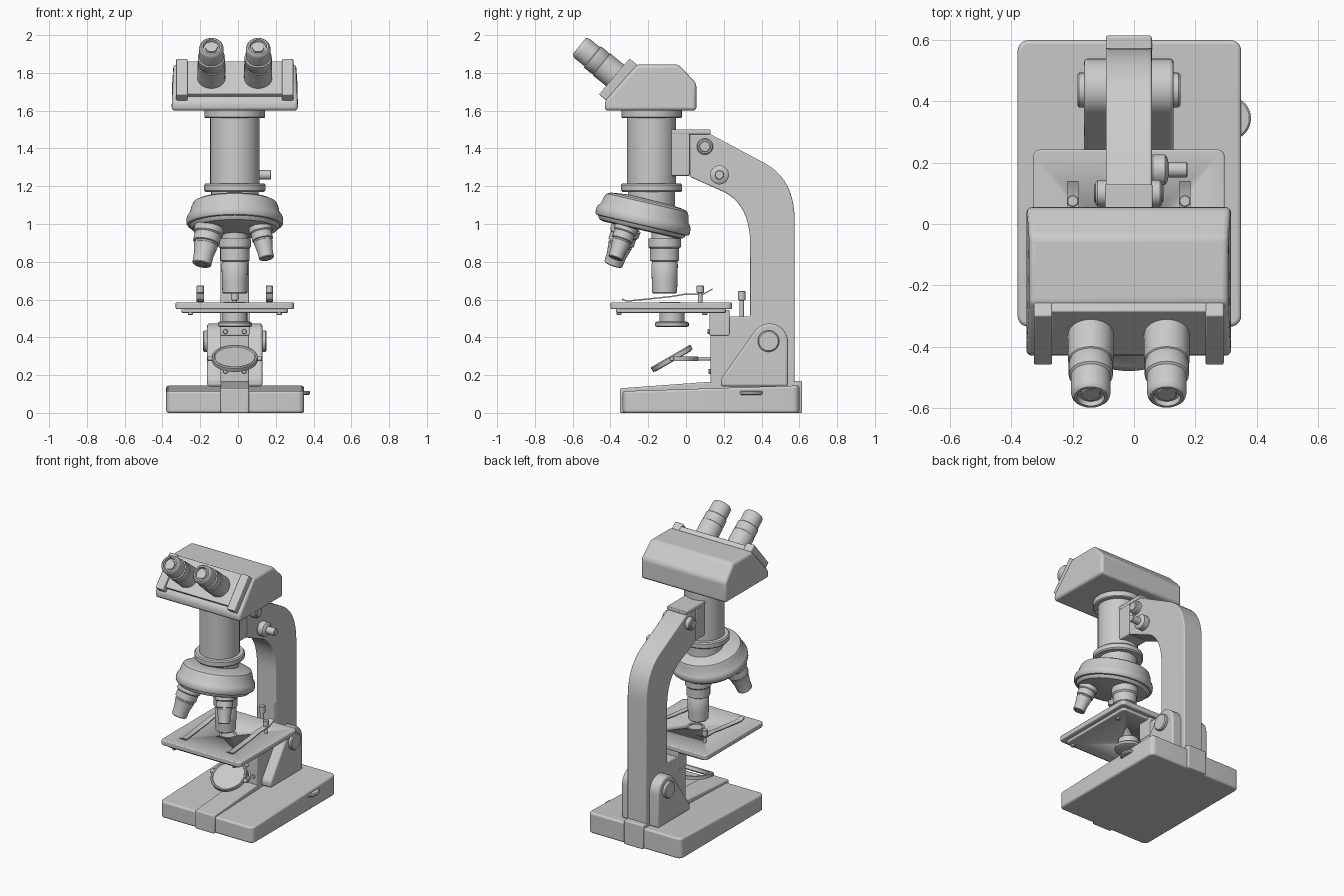
import bpy, bmesh, math
from mathutils import Vector, Matrix

if "Cube" in bpy.data.objects:
    bpy.data.objects.remove(bpy.data.objects["Cube"])

CX = -0.017  # symmetry plane of the instrument


def finish(name, bm, bevel=0.0, segs=3):
    bmesh.ops.recalc_face_normals(bm, faces=bm.faces[:])
    me = bpy.data.meshes.new(name)
    bm.to_mesh(me)
    bm.free()
    ob = bpy.data.objects.new(name, me)
    bpy.context.collection.objects.link(ob)
    bpy.ops.object.select_all(action='DESELECT')
    ob.select_set(True)
    bpy.context.view_layer.objects.active = ob
    bpy.ops.object.shade_smooth_by_angle(angle=math.radians(35))
    if bevel:
        m = ob.modifiers.new("bevel", 'BEVEL')
        m.width, m.segments, m.limit_method = bevel, segs, 'ANGLE'
        m.angle_limit = math.radians(35)
    return ob


def prism(name, pts, x0, x1, bevel=0.0):
    """Extrude a (y, z) outline along x."""
    bm = bmesh.new()
    f = bm.faces.new([bm.verts.new((x0, y, z)) for y, z in pts])
    r = bmesh.ops.extrude_face_region(bm, geom=[f])
    vs = [v for v in r['geom'] if isinstance(v, bmesh.types.BMVert)]
    bmesh.ops.translate(bm, verts=vs, vec=(x1 - x0, 0, 0))
    return finish(name, bm, bevel)


def box(name, x, y, z, bevel=0.0):
    return prism(name, [(y[0], z[0]), (y[1], z[0]), (y[1], z[1]), (y[0], z[1])], x[0], x[1], bevel)


def plate(name, x, y, z, r, bevel):
    """Slab with rounded plan corners."""
    bm = bmesh.new()
    vs = []
    for i, (px, py) in enumerate([(x[1], y[1]), (x[0], y[1]), (x[0], y[0]), (x[1], y[0])]):
        sx, sy = (1 if px == x[1] else -1), (1 if py == y[1] else -1)
        for k in range(6):
            a = math.pi / 2 * (i + k / 5)
            vs.append(bm.verts.new((px - sx * r + r * math.cos(a), py - sy * r + r * math.sin(a), z[0])))
    f = bm.faces.new(vs)
    g = bmesh.ops.extrude_face_region(bm, geom=[f])
    bmesh.ops.translate(bm, verts=[v for v in g['geom'] if isinstance(v, bmesh.types.BMVert)], vec=(0, 0, z[1] - z[0]))
    return finish(name, bm, bevel)


def lathe(name, prof, at=(0, 0, 0), axis=(0, 0, 1), n=48):
    """Revolve (radius, height) points around an axis."""
    bm = bmesh.new()
    M = Matrix.Translation(at) @ Vector((0, 0, 1)).rotation_difference(Vector(axis)).to_matrix().to_4x4()
    rings = [[bm.verts.new(M @ Vector((r * math.cos(2 * math.pi * i / n), r * math.sin(2 * math.pi * i / n), h)))
              for i in range(n)] for r, h in prof]
    for a, b in zip(rings, rings[1:]):
        for i in range(n):
            bm.faces.new((a[i], a[(i + 1) % n], b[(i + 1) % n], b[i]))
    bm.faces.new(rings[0])
    bm.faces.new(rings[-1])
    return finish(name, bm)


def knob(name, r, length, at, axis, c=0.006):
    return lathe(name, [(r - c, 0), (r, c), (r, length - c), (r - c, length)], at, axis, 32)


def curve(a, c, b, n=10):
    a, c, b = Vector(a), Vector(c), Vector(b)
    return [tuple(a * (1 - t) ** 2 + c * 2 * t * (1 - t) + b * t * t) for t in (i / n for i in range(n + 1))]


# base: rounded wedge with a raised centre strip
base = plate("base", (-0.38, 0.35), (-0.335, 0.60), (0.0, 0.145), 0.035, 0)
for v in base.data.vertices:
    if v.co.z > 0.1:
        v.co.z = 0.115 + 0.03 * (v.co.y + 0.335) / 0.935
m = base.modifiers.new("bevel", 'BEVEL')
m.width, m.segments, m.limit_method = 0.012, 3, 'ANGLE'
prism("base_centre_strip", [(-0.35, 0), (0.615, 0), (0.615, 0.17), (0.2, 0.17), (-0.35, 0.13)], CX - 0.075, CX + 0.075, 0.008)
knob("base_thumbwheel", 0.072, 0.022, (0.31, 0.345, 0.095), (0, 0, 1))

# arm: S-curved limb rising from the base
arm = [(0.13, 0.14), (0.575, 0.14)]
arm += curve((0.575, 1.02), (0.575, 1.235), (0.42, 1.32)) + [(0.13, 1.475), (0.02, 1.475), (0.02, 1.25)]
arm += curve((0.20, 1.17), (0.34, 1.10), (0.34, 0.89)) + [(0.34, 0.51), (0.13, 0.51)]
prism("arm", arm, CX - 0.075, CX + 0.075, 0.007)
box("tube_bracket", (CX - 0.075, CX + 0.075), (-0.10, 0.02), (1.255, 1.49), 0.006)
box("bracket_cap", (CX - 0.077, CX + 0.077), (-0.10, 0.13), (1.475, 1.50), 0.005)
box("stage_bracket", (CX - 0.078, CX + 0.078), (0.125, 0.23), (0.41, 0.545), 0.006)

# focus housing with round top and side knobs
hub = [(0.185, 0.14), (0.54, 0.14)]
hub += [(0.442 + 0.098 * math.cos(math.radians(a)), 0.375 + 0.098 * math.sin(math.radians(a))) for a in range(0, 151, 10)]
hub += [(0.185, 0.18)]
prism("focus_housing", hub, CX - 0.146, CX + 0.146, 0.012)
for s, side in ((-1, "left"), (1, "right")):
    knob("focus_knob_" + side, 0.057, 0.04, (CX + s * 0.128, 0.437, 0.38), (s, 0, 0))
    knob("arm_pivot_" + side, 0.043, 0.04, (CX + s * 0.068, 0.10, 1.41), (s, 0, 0))
    lathe("arm_pivot_core_" + side, [(0.03, 0), (0.03, 0.01), (0.026, 0.013)], (CX + s * 0.1, 0.10, 1.41), (s, 0, 0))
    knob("bracket_screw_" + side, 0.013, 0.012, (CX + s * 0.05, 0.125, 0.43), (0, -1, 0), 0.003)
    knob("lower_screw_" + side, 0.013, 0.012, (CX + s * 0.05, 0.13, 0.22), (0, -1, 0), 0.003)
lathe("fine_focus_knob", [(0.045, 0), (0.05, 0.006), (0.05, 0.045), (0.042, 0.052), (0.025, 0.056),
                          (0.025, 0.115), (0.021, 0.119)], (0.056, 0.177, 1.26), (1, 0, 0))

# body tube with flanges
lathe("body_tube", [(0.125, 1.02), (0.125, 1.17), (0.155, 1.17), (0.162, 1.178), (0.162, 1.207), (0.155, 1.215),
                    (0.13, 1.215), (0.13, 1.56), (0.155, 1.56), (0.16, 1.566), (0.16, 1.61)], (CX, -0.182, 0), n=64)

# revolving nosepiece, tilted
axis = Vector((0, 0.225, 0.974)).normalized()
plane = Vector((0, 0.974, -0.225)).normalized()
nose = Vector((CX, -0.235, 0.985))
lathe("nosepiece", [(0.20, -0.018), (0.225, -0.012), (0.235, 0.0), (0.238, 0.008), (0.25, 0.01), (0.256, 0.02),
                    (0.256, 0.045), (0.25, 0.06), (0.238, 0.075), (0.23, 0.11), (0.22, 0.13), (0.20, 0.14),
                    (0.12, 0.15)], nose, axis, 64)
# three objectives spaced round the nosepiece
for label, ang, k, L in (("centre", 0, 1.0, 0.325), ("left", 120, 0.92, 0.235), ("right", -120, 0.72, 0.20)):
    u = Matrix.Rotation(math.radians(ang), 3, axis) @ plane
    if (u.x > 0.1 and label == "left") or (u.x < -0.1 and label == "right"):
        u.x = -u.x
    d = (-axis * 0.974 + u * 0.225).normalized()
    start = nose + u * (0.125 if ang == 0 else 0.15)
    tip = 0.066 if ang == 0 else 0.055
    lathe("objective_" + label, [(r * k, h * L) for r, h in (
        (0.07, 0), (0.07, 0.10), (0.086, 0.10), (0.086, 0.24), (0.08, 0.26), (0.077, 0.27), (0.077, 0.46),
        (0.068, 0.475), (0.068, 0.51), (0.07, 0.52), (tip + 0.002, 0.78), (tip, 0.98), (tip - 0.006, 1.0),
        (0.03, 1.0), (0.025, 0.985))], start, d)

# viewing head
head = prism("viewing_head", [(-0.43, 1.60), (0.055, 1.60), (0.055, 1.745), (-0.04, 1.845), (-0.26, 1.845), (-0.43, 1.65)],
             -0.351, 0.317, 0.018)
for v in head.data.vertices:
    if v.co.z > 1.8:
        v.co.x = CX + (v.co.x - CX) * 0.97
out, along = Vector((-0.76, 0.65)), Vector((-0.65, -0.76))
top = Vector((-0.262, 1.845))


def slab(name, t, a, b, x0, x1):
    q = [top + along * a, top + along * b]
    pts = [q[0] - out * 0.03, q[1] - out * 0.03, q[1] + out * t, q[0] + out * t]
    prism(name, [tuple(p) for p in pts], x0, x1, 0.006)


slab("face_plate", 0.028, 0.0, 0.225, CX - 0.255, CX + 0.255)
for s, side in ((-1, "left"), (1, "right")):
    e = sorted((CX + s * 0.25, CX + s * 0.31))
    slab("face_rail_" + side, 0.048, 0.0, 0.25, e[0], e[1])
    # eyepieces
    lathe("eyepiece_" + side, [(0.074, 0), (0.074, 0.125), (0.07, 0.128), (0.07, 0.134), (0.072, 0.137),
                               (0.072, 0.185), (0.065, 0.19), (0.065, 0.255), (0.062, 0.27), (0.054, 0.278),
                               (0.045, 0.278), (0.041, 0.262), (0.032, 0.262), (0.03, 0.268)],
          (CX + s * 0.124, -0.35, 1.766), (0, -0.775, 0.632))

# stage with light hole
hole = lathe("stage_hole_cutter", [(0.045, 0.4), (0.045, 0.7)], (CX, -0.085, 0))
hole.hide_render = True
hole.hide_viewport = True
for nm, i, z in (("stage", 0, (0.55, 0.585)), ("stage_underside", 0.03, (0.53, 0.552))):
    st = plate(nm, (-0.33 + i, 0.296 - i), (-0.40 + i, 0.243 - i), z, 0.025, 0.006)
    b = st.modifiers.new("hole", 'BOOLEAN')
    b.operation, b.object = 'DIFFERENCE', hole
lathe("stage_ring", [(0.045, 0.575), (0.045, 0.588), (0.056, 0.588), (0.058, 0.58)], (CX, -0.085, 0)).data.polygons
lathe("condenser", [(0.08, 0.455), (0.09, 0.46), (0.09, 0.475), (0.083, 0.482), (0.066, 0.485), (0.066, 0.545)],
      (CX, -0.075, 0))
# stage clips, screws and corner feet
clip = [(-0.34, 0.600), (-0.315, 0.588), (-0.08, 0.612), (-0.01, 0.624), (0.09, 0.624), (0.14, 0.652)]
for s, side in ((-1, "left"), (1, "right")):
    x = CX + s * 0.183
    prism("stage_clip_" + side, clip + [(y, z + 0.007) for y, z in reversed(clip)], x - 0.019, x + 0.019)
    knob("clip_post_" + side, 0.012, 0.08, (x, 0.075, 0.57), (0, 0, 1), 0.002)
    knob("clip_knob_" + side, 0.019, 0.04, (x, 0.075, 0.635), (0, 0, 1), 0.003)
    for y in (-0.355, 0.1):
        knob("stage_foot_" + side, 0.014, 0.02, (CX + s * 0.235, y, 0.518), (0, 0, 1), 0.004)
lathe("stop_screw", [(0.012, 0.5), (0.012, 0.595), (0.02, 0.598), (0.02, 0.642), (0.016, 0.646)], (CX, 0.295, 0), n=24)

# tilted mirror on a half-ring fork
mid = Vector((CX, -0.075, 0.287))
lathe("mirror", [(0.105, -0.016), (0.12, -0.012), (0.122, 0.01), (0.118, 0.016), (0.11, 0.016), (0.105, 0.01)],
      mid, (0, -0.5, 0.866))
bm = bmesh.new()
secs = []
for i in range(25):
    a = math.pi * i / 24
    secs.append([bm.verts.new(mid + Vector((r * math.cos(a), r * math.sin(a), h)))
                 for r, h in ((0.126, -0.012), (0.138, -0.012), (0.138, 0.012), (0.126, 0.012))])
for p, q in zip(secs, secs[1:]):
    for j in range(4):
        bm.faces.new((p[j], p[(j + 1) % 4], q[(j + 1) % 4], q[j]))
bm.faces.new(secs[0])
bm.faces.new(secs[-1])
finish("mirror_fork", bm)
knob("mirror_stem", 0.01, 0.09, (CX, 0.055, 0.287), (0, 1, 0), 0.001)
for s, side in ((-1, "left"), (1, "right")):
    knob("mirror_pivot_" + side, 0.012, 0.03, (CX + s * 0.115, -0.075, 0.287), (s, 0, 0), 0.003)
